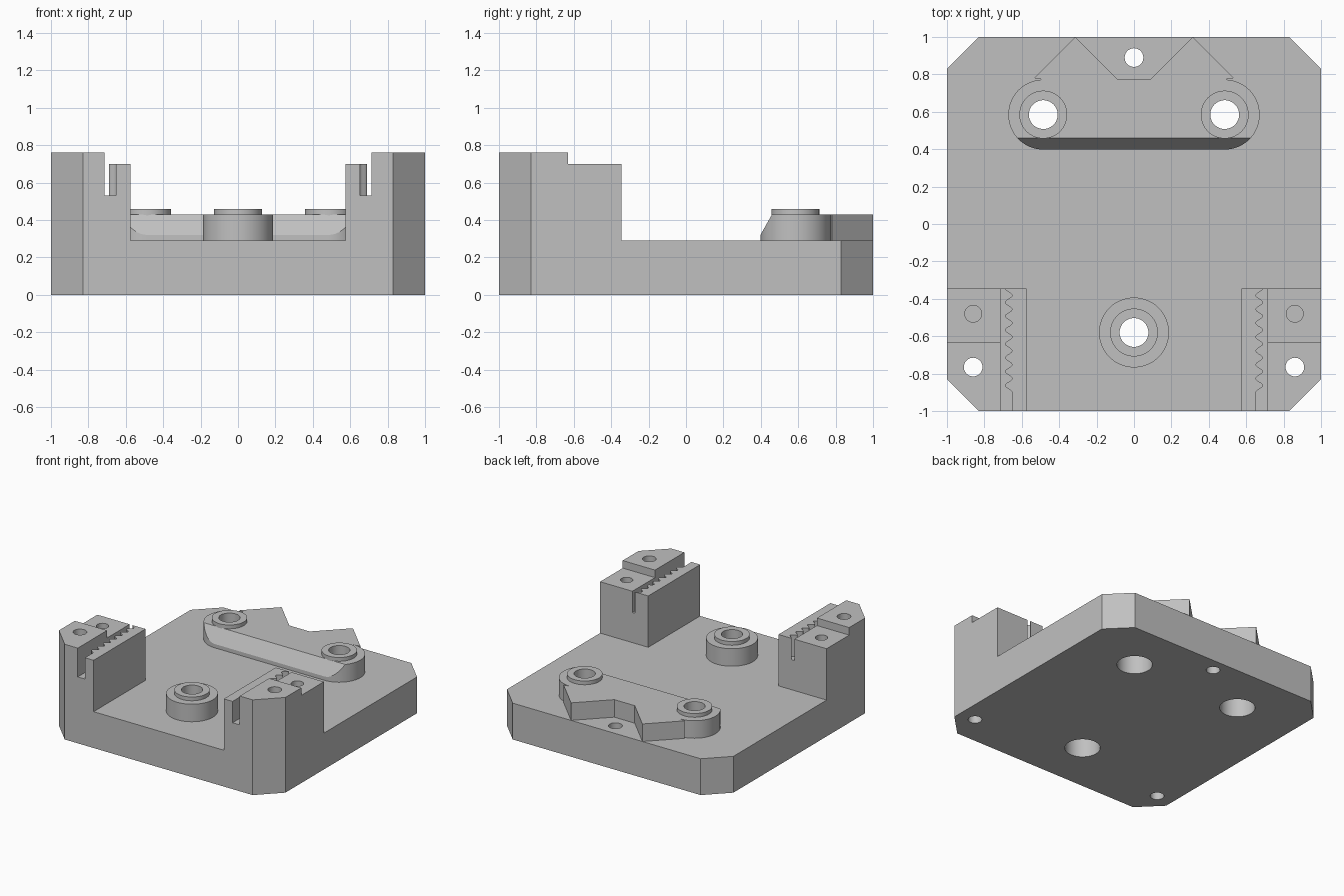
import bpy, bmesh
from math import cos, sin, pi, radians, tau

cube = bpy.data.objects.get("Cube")
if cube:
    bpy.data.objects.remove(cube, do_unlink=True)

grey = bpy.data.materials.new("machined grey")
grey.use_nodes = True
colour = (0.53, 0.53, 0.53, 1)
grey.diffuse_color = colour
grey.node_tree.nodes["Principled BSDF"].inputs["Base Color"].default_value = colour


def prism(name, outline, low, high, axis="z"):
    """Extrude a flat outline along z (xy outline) or x (yz outline)."""
    bm = bmesh.new()
    place = (lambda a, b: (a, b, low)) if axis == "z" else (lambda a, b: (low, a, b))
    face = bm.faces.new([bm.verts.new(place(a, b)) for a, b in outline])
    new = bmesh.ops.extrude_face_region(bm, geom=[face])["geom"]
    step = (0, 0, high - low) if axis == "z" else (high - low, 0, 0)
    bmesh.ops.translate(bm, vec=step, verts=[v for v in new if isinstance(v, bmesh.types.BMVert)])
    bmesh.ops.recalc_face_normals(bm, faces=bm.faces)
    mesh = bpy.data.meshes.new(name)
    bm.to_mesh(mesh)
    bm.free()
    obj = bpy.data.objects.new(name, mesh)
    bpy.context.collection.objects.link(obj)
    return obj


def arc(x, y, r, start=0, sweep=tau, n=56):
    return [(x + r * cos(start + sweep * i / n), y + r * sin(start + sweep * i / n))
            for i in range(n)]


def box(x0, x1, y0, y1):
    return [(x0, y0), (x1, y0), (x1, y1), (x0, y1)]


def mirrored(outline):
    return [(-x, y) for x, y in outline]


def cut(obj, outline, low, high, axis="z"):
    cutter = prism("cutter", outline, low, high, axis)
    cutter.hide_render = True
    mod = obj.modifiers.new("cut", "BOOLEAN")
    mod.operation, mod.solver, mod.object = "DIFFERENCE", "EXACT", cutter
    bpy.context.view_layer.objects.active = obj
    bpy.ops.object.modifier_apply(modifier=mod.name)
    bpy.data.objects.remove(cutter, do_unlink=True)


def finish(obj):
    obj.data.materials.clear()
    obj.data.materials.append(grey)
    bpy.ops.object.select_all(action="DESELECT")
    obj.select_set(True)
    bpy.context.view_layer.objects.active = obj
    bpy.ops.object.shade_smooth_by_angle(angle=radians(25))


FLOOR, PAD, STEP, TOP = 0.29, 0.43, 0.70, 0.76
BUSH_R, BORE_R = 0.128, 0.077
bushings = {"front": (0, -0.58), "left_rear": (0.485, 0.585), "right_rear": (-0.485, 0.585)}

# Base block with chamfered corners, cleared to leave two front towers
c = 0.83
base = prism("base_block", [(-c, -1), (c, -1), (1, -c), (1, c),
                            (c, 1), (-c, 1), (-1, c), (-1, -c)], 0, TOP)
tx, ty = 0.575, -0.345
cut(base, [(-tx, -1.1), (tx, -1.1), (tx, ty), (1.1, ty),
           (1.1, 1.1), (-1.1, 1.1), (-1.1, ty), (-tx, ty)], FLOOR, 1)

# Tower steps and toothed slots
wall, clear, tooth_start = 0.715, 0.652, -0.9
teeth, samples = 7.5, 16
count = int(teeth * samples)
wave = []
for i in range(count + 1):
    t = i / count
    wave.append((0.671 - 0.019 * cos(tau * teeth * t), tooth_start + (ty - tooth_start) * t))
slot = [(wall, -1.1), (clear, -1.1)] + wave + [(wave[-1][0], -0.3), (wall, -0.3)]
for side in (lambda o: o, mirrored):
    cut(base, side(box(0.5, 1.1, -0.63, -0.2)), STEP, 1)
    cut(base, side(box(0.5, wall, -1.1, -0.2)), STEP, 1)
    cut(base, side(slot), 0.53, 0.9)
    cut(base, side(arc(0.86, -0.765, 0.05, n=32)), -0.1, 1)
    cut(base, side(arc(0.86, -0.48, 0.045, n=32)), 0.45, 1)

# Rear dowel hole and bushing bores
cut(base, arc(0, 0.89, 0.05, n=32), -0.1, 1)
for x, y in bushings.values():
    cut(base, arc(x, y, BUSH_R), -0.1, 1)
finish(base)

# Round front pad
x, y = bushings["front"]
pad = prism("front_pad", arc(x, y, 0.187), FLOOR, PAD)
cut(pad, arc(x, y, BUSH_R), 0, 1)
finish(pad)

# Rear locating bridge: rounded ends, notched back, sloped front face
x, y = bushings["left_rear"]
half = arc(x, y, 0.187, -pi / 2, radians(202), 36)
half += [(0.535, 0.78), (0.505, 0.81), (0.315, 1), (0.09, 0.775)]
bridge = prism("rear_bridge", half + mirrored(half)[::-1], FLOOR, PAD)
cut(bridge, [(0.395, 0.315), (0.46, PAD), (0.46, 0.6), (0.3, 0.6), (0.3, 0.315)], -1, 1, "x")
for side in (1, -1):
    cut(bridge, arc(side * x, y, BUSH_R), 0, 1)
finish(bridge)

# Drill bushings standing slightly proud of their pads
for name, (x, y) in bushings.items():
    bush = prism(name + "_bushing", arc(x, y, BUSH_R), 0.22, 0.46)
    cut(bush, arc(x, y, BORE_R), 0, 1)
    finish(bush)
